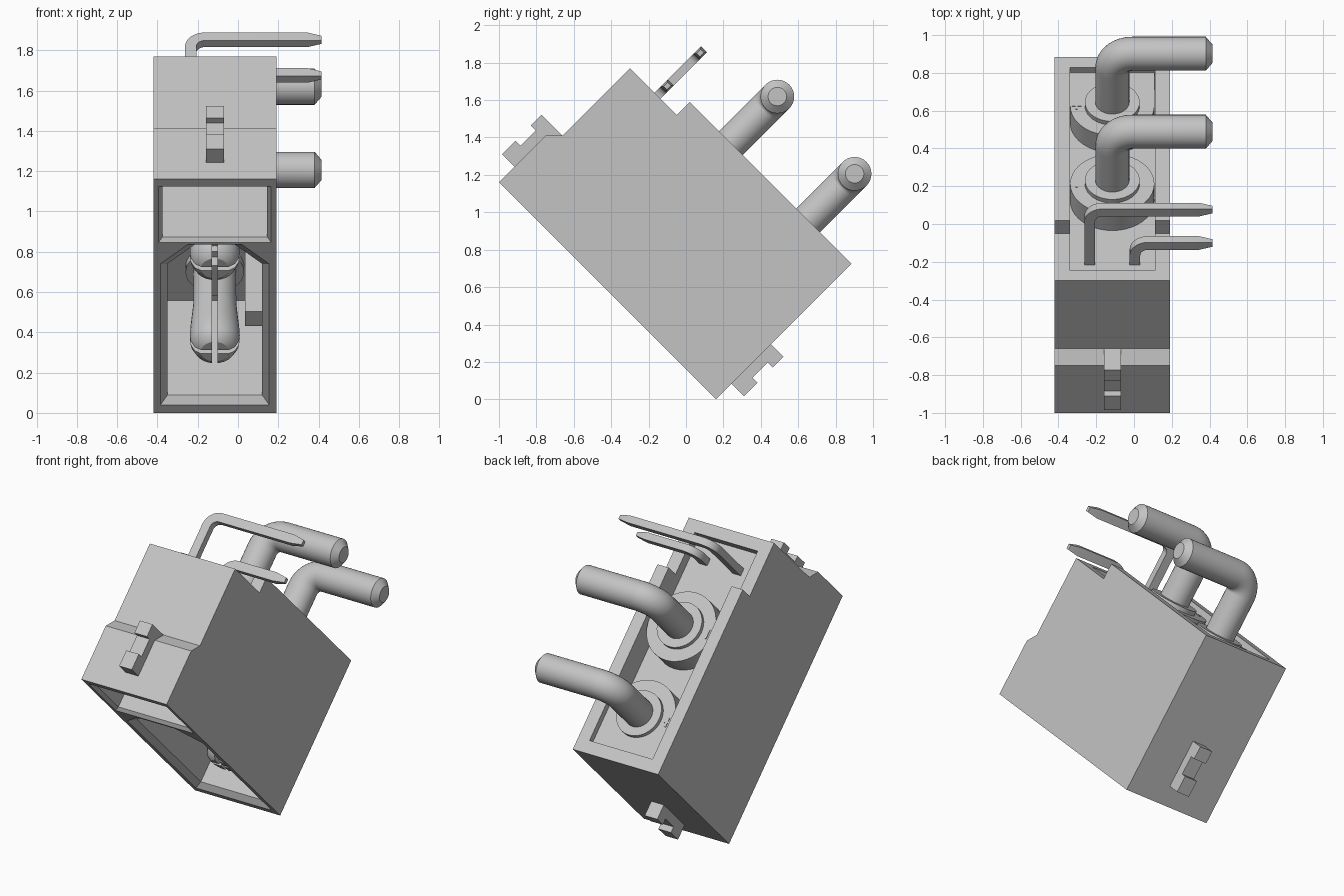
import bpy, bmesh
from math import sin, cos, pi, radians
from mathutils import Matrix

if "Cube" in bpy.data.objects:
    bpy.data.objects.remove(bpy.data.objects["Cube"])

grey = bpy.data.materials.new("light_grey")
grey.use_nodes = True
grey.diffuse_color = (0.55, 0.55, 0.55, 1)
grey.node_tree.nodes["Principled BSDF"].inputs["Base Color"].default_value = (0.55, 0.55, 0.55, 1)

# Local frame: x across, u along the mating face, v from mating face to pin side
TILT = Matrix.Translation((-0.115, -1.0, 1.16)) @ Matrix.Rotation(radians(-45), 4, 'X')
POWER_U = {"negative": 0.728, "positive": 1.312}


def loft(name, rings, smooth=False):
    """Skin a list of equal-length point rings and cap both ends."""
    bm = bmesh.new()
    loops = [[bm.verts.new(p) for p in ring] for ring in rings]
    n = len(loops[0])
    for a, b in zip(loops, loops[1:]):
        for i in range(n):
            j = (i + 1) % n
            bm.faces.new((a[i], a[j], b[j], b[i]))
    bm.faces.new(loops[0])
    bm.faces.new(loops[-1])
    bmesh.ops.recalc_face_normals(bm, faces=bm.faces)
    mesh = bpy.data.meshes.new(name)
    bm.to_mesh(mesh)
    bm.free()
    mesh.transform(TILT)
    mesh.materials.append(grey)
    ob = bpy.data.objects.new(name, mesh)
    bpy.context.collection.objects.link(ob)
    if smooth:
        activate(ob)
        bpy.ops.object.shade_smooth_by_angle(angle=radians(30))
    return ob


def activate(ob):
    bpy.ops.object.select_all(action='DESELECT')
    ob.select_set(True)
    bpy.context.view_layer.objects.active = ob


def cut(ob, cutter):
    cutter.hide_render = True
    mod = ob.modifiers.new("cut", 'BOOLEAN')
    mod.operation, mod.solver, mod.object = 'DIFFERENCE', 'EXACT', cutter
    activate(ob)
    bpy.ops.object.modifier_apply(modifier=mod.name)
    bpy.data.objects.remove(cutter)


def side_prism(name, profile, half):
    """Extrude a (u, v) profile symmetrically across x."""
    return loft(name, [[(x, u, v) for u, v in profile] for x in (-half, half)])


def box(name, x0, x1, u0, u1, v0, v1):
    return loft(name, [[(x0, u0, v), (x1, u0, v), (x1, u1, v), (x0, u1, v)] for v in (v0, v1)])


def circle(r, u, v, n=40):
    return [(r * cos(2 * pi * i / n), u + r * sin(2 * pi * i / n), v) for i in range(n)]


def lathe(name, u, profile):
    return loft(name, [circle(r, u, v) for r, v in profile], smooth=True)


def opening(half, u0, u1, corner, v):
    """Cavity outline with two bevelled corners on the low-u side."""
    return [(-half, u1, v), (half, u1, v), (half, u0 + corner, v), (half - corner, u0, v),
            (corner - half, u0, v), (-half, u0 + corner, v)]


def bent_pin(name, section, x, u, base, top, radius, tip, taper, steps=10):
    """Sweep a section up along v, round a bend and out towards +x."""
    stations = [(x, base, 0, 1)]
    for i in range(steps + 1):
        t = pi / 2 * i / steps
        stations.append((x + radius * (1 - cos(t)), top - radius * (1 - sin(t)), t, 1))
    stations += [(tip - taper, top, pi / 2, 1), (tip, top, pi / 2, 0.55)]
    rings = [[(px - a * s * cos(t), u + b * s, pv + a * s * sin(t)) for a, b in section]
             for px, pv, t, s in stations]
    return loft(name, rings, smooth=True)


# Housing: stepped side profile with cavities cut in both ends
housing = side_prism("housing", [(0, 0), (1.64, 0), (1.64, 1.025), (0.417, 1.025), (0.417, 0.926),
                                 (0.064, 0.926), (0.064, 0.417), (0, 0.354)], 0.305)


def flared_cavity(half, u0, u1, corner, depth, flare):
    specs = [(flare + 0.01, -0.01), (0.01 - 0.01, flare), (0, depth)]
    return loft("cavity_cutter", [opening(half + e, u0 - e, u1 + e, corner, v) for e, v in specs])


cut(housing, flared_cavity(0.26, 0.07, 0.425, 0.002, 0.405, 0.02))
cut(housing, flared_cavity(0.235, 0.495, 1.55, 0.134, 0.70, 0.035))
cut(housing, box("pocket_cutter", -0.225, 0.225, 0.14, 1.56, 0.86, 1.1))

# Keying rib inside the large cavity
box("keying_rib", 0.15, 0.24, 1.2, 1.3, 0.27, 0.71)

# Latch teeth on both narrow sides
teeth = [(0.03, 0.117), (-0.095, 0.117), (-0.095, 0.22), (-0.057, 0.22), (-0.057, 0.336),
         (-0.095, 0.336), (-0.095, 0.417), (0.075, 0.417)]
side_prism("upper_latch", teeth, 0.045)
side_prism("lower_latch", [(1.64 - u, v) for u, v in teeth], 0.045)

# Raised seats in the rear pocket
lathe("negative_seat", POWER_U["negative"], [(0.223, 0.85), (0.223, 0.988)])
arc = [(-0.223 * cos(pi * i / 24), POWER_U["positive"] - 0.223 * sin(pi * i / 24)) for i in range(25)]
outline = arc + [(0.223, 1.559), (-0.223, 1.559)]
loft("positive_seat", [[(x, u, v) for x, u in outline] for v in (0.85, 0.988)])

# Power pins, collars and slotted contacts
round_section = [(0.09 * cos(2 * pi * i / 32), 0.09 * sin(2 * pi * i / 32)) for i in range(32)]
for pole, u in POWER_U.items():
    lathe(pole + "_collar", u, [(0.145, 0.95), (0.145, 1.015)])
    bent_pin(pole + "_power_pin", round_section, 0, u, 0.95, 1.377, 0.105, 0.53, 0.035)
    lathe(pole + "_contact_collar", u, [(0.145, 0.66), (0.145, 0.71)])
    contact = lathe(pole + "_contact", u, [(0.07, 0.1), (0.1, 0.12), (0.12, 0.16), (0.125, 0.2),
                                           (0.122, 0.26), (0.108, 0.42), (0.105, 0.71)])
    cut(contact, box("slot_cutter", -0.013, 0.013, u - 0.2, u + 0.2, 0, 0.6))
    cut(contact, box("slot_cutter", -0.2, 0.2, u - 0.013, u + 0.013, 0, 0.6))
    # Polarity marks beside the pins
    box(pole + "_mark", -0.194, -0.184, u - 0.03, u + 0.03, 0.98, 0.993)
box("positive_mark_crossbar", -0.214, -0.164, 1.306, 1.318, 0.98, 0.993)

# Flat signal pins
flat_section = [(-0.028, -0.023), (0.028, -0.023), (0.028, 0.023), (-0.028, 0.023)]
for name, x, top in (("tall_signal_pin", -0.12, 1.25), ("short_signal_pin", 0.12, 1.0)):
    bent_pin(name, flat_section, x, 0.272, 0.85, top, 0.07, 0.53, 0.07)
